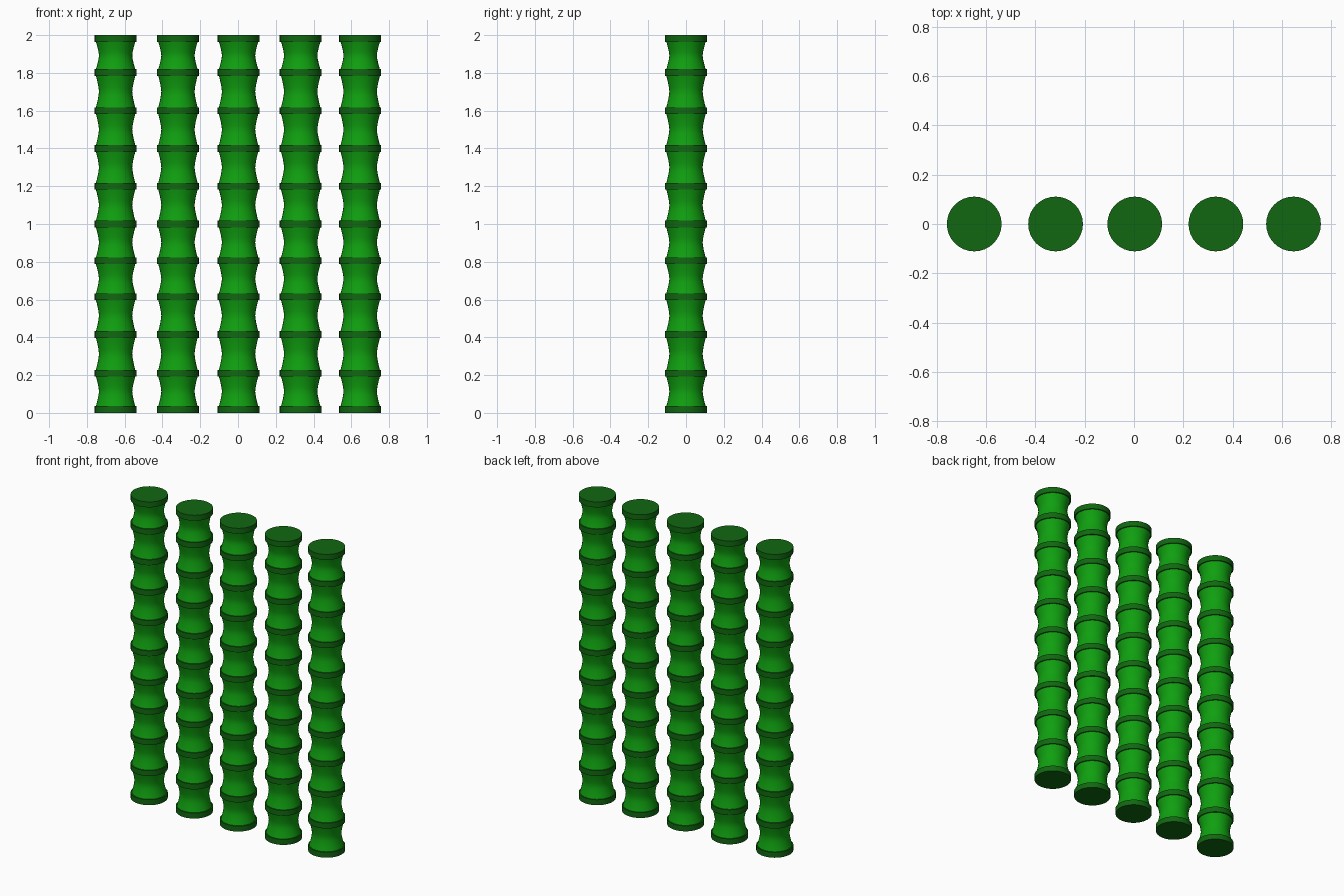
import bpy, bmesh, math

if "Cube" in bpy.data.objects:
    bpy.data.objects.remove(bpy.data.objects["Cube"])

SIDES = 32
STALK_X = [-0.648, -0.318, 0.003, 0.332, 0.647]
RING_Z = [0.018, 0.21, 0.415, 0.615, 0.805, 1.0, 1.2, 1.4, 1.6, 1.802, 1.982]
RING_R, RING_H = 0.111, 0.036
END_R, WAIST_R, STEPS = 0.104, 0.088, 8


def material(name, color):
    m = bpy.data.materials.new(name)
    m.diffuse_color = color
    m.use_nodes = True
    m.node_tree.nodes["Principled BSDF"].inputs["Base Color"].default_value = m.diffuse_color
    return m


def lathe(name, profile, x, mat):
    """Closed solid of revolution from (radius, z) points."""
    bm = bmesh.new()
    loops = []
    for r, z in profile:
        loops.append([bm.verts.new((r * math.cos(2 * math.pi * i / SIDES),
                                    r * math.sin(2 * math.pi * i / SIDES), z))
                      for i in range(SIDES)])
    for a, b in zip(loops, loops[1:]):
        for i in range(SIDES):
            j = (i + 1) % SIDES
            bm.faces.new((a[i], a[j], b[j], b[i])).smooth = True
    bm.faces.new(loops[0][::-1])
    bm.faces.new(loops[-1])
    # keep the cap edges crisp
    for e in bm.edges:
        if len(e.link_faces) == 2 and e.calc_face_angle() > math.radians(40):
            e.smooth = False
    me = bpy.data.meshes.new(name)
    bm.to_mesh(me)
    bm.free()
    me.materials.append(mat)
    ob = bpy.data.objects.new(name, me)
    ob.location.x = x
    bpy.context.collection.objects.link(ob)


light = material("cane_green", (0.005, 0.35, 0.005, 1))
dark = material("node_green", (0.0055, 0.136, 0.0055, 1))

for n, x in enumerate(STALK_X, 1):
    # dark node rings
    for k, z in enumerate(RING_Z):
        lathe(f"stalk_{n}_node_{k}",
              [(RING_R, z - RING_H / 2), (RING_R, z + RING_H / 2)], x, dark)
    # waisted cane sections between the rings
    for k, (za, zb) in enumerate(zip(RING_Z, RING_Z[1:])):
        lo, hi = za + RING_H / 2, zb - RING_H / 2
        profile = []
        for s in range(STEPS + 1):
            t = s / STEPS
            r = WAIST_R + (END_R - WAIST_R) * abs(2 * t - 1) ** 1.4
            profile.append((r, lo + (hi - lo) * t))
        lathe(f"stalk_{n}_section_{k}", profile, x, light)
